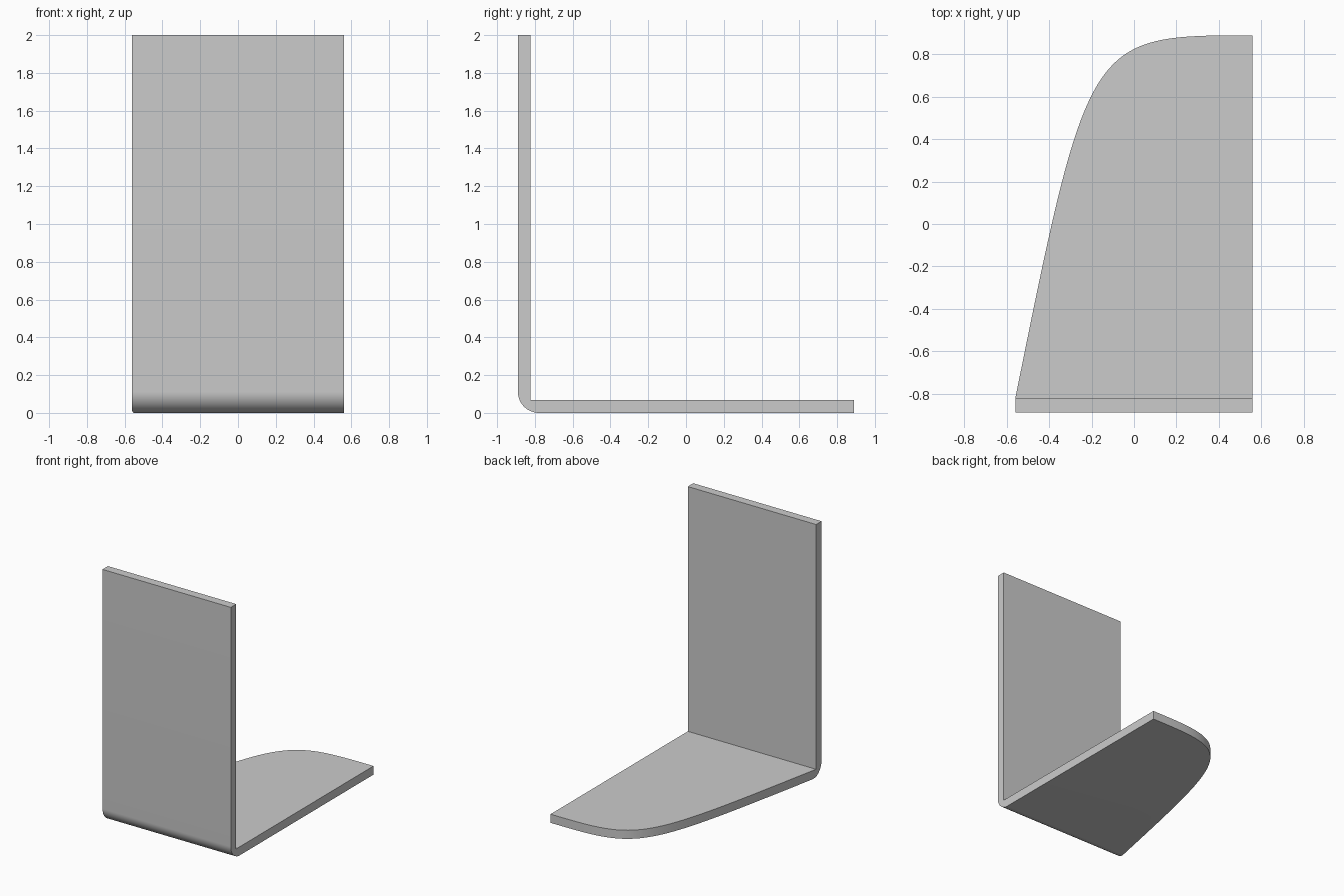
import bpy, bmesh, math
from mathutils import Vector
from mathutils.geometry import interpolate_bezier

if "Cube" in bpy.data.objects:
    bpy.data.objects.remove(bpy.data.objects["Cube"])

W, D, H, T, R = 0.56, 0.89, 2.0, 0.068, 0.112


def prism(name, points, sweep):
    """Closed outline swept along a vector."""
    bm = bmesh.new()
    face = bm.faces.new([bm.verts.new(p) for p in points])
    ext = bmesh.ops.extrude_face_region(bm, geom=[face])["geom"]
    bmesh.ops.translate(bm, vec=sweep,
                        verts=[v for v in ext if isinstance(v, bmesh.types.BMVert)])
    bmesh.ops.recalc_face_normals(bm, faces=bm.faces)
    mesh = bpy.data.meshes.new(name)
    bm.to_mesh(mesh)
    bm.free()
    obj = bpy.data.objects.new(name, mesh)
    bpy.context.collection.objects.link(obj)
    return obj


# bent sheet: L profile with rounded outer bend, left oversized for trimming
bend = [(-D + R - R * math.cos(a), R - R * math.sin(a))
        for a in (math.pi / 2 * i / 16 for i in range(17))]
profile = [(-D, H)] + bend + [(1.1, 0), (1.1, T), (-D + T, T), (-D + T, H)]
bracket = prism("bookend_bracket", [(-0.8, y, z) for y, z in profile], (1.6, 0, 0))

# plan outline: straight back, curved left side of the base
corner = Vector((-0.214, D, -1))
curve = interpolate_bezier(Vector((-W, -D + T, -1)), corner, corner,
                           Vector((W, D, -1)), 48)
outline = [(W, -1.2, -1), (-W, -1.2, -1)] + list(curve)
cutter = prism("plan_cutter", outline, (0, 0, 4))
cutter.hide_render = True

# trim the sheet to the plan outline
mod = bracket.modifiers.new("trim", "BOOLEAN")
mod.operation = "INTERSECT"
mod.solver = "EXACT"
mod.object = cutter
bpy.context.view_layer.objects.active = bracket
bracket.select_set(True)
bpy.ops.object.modifier_apply(modifier="trim")
bpy.data.objects.remove(cutter)
bpy.ops.object.shade_smooth_by_angle(angle=math.radians(30))
